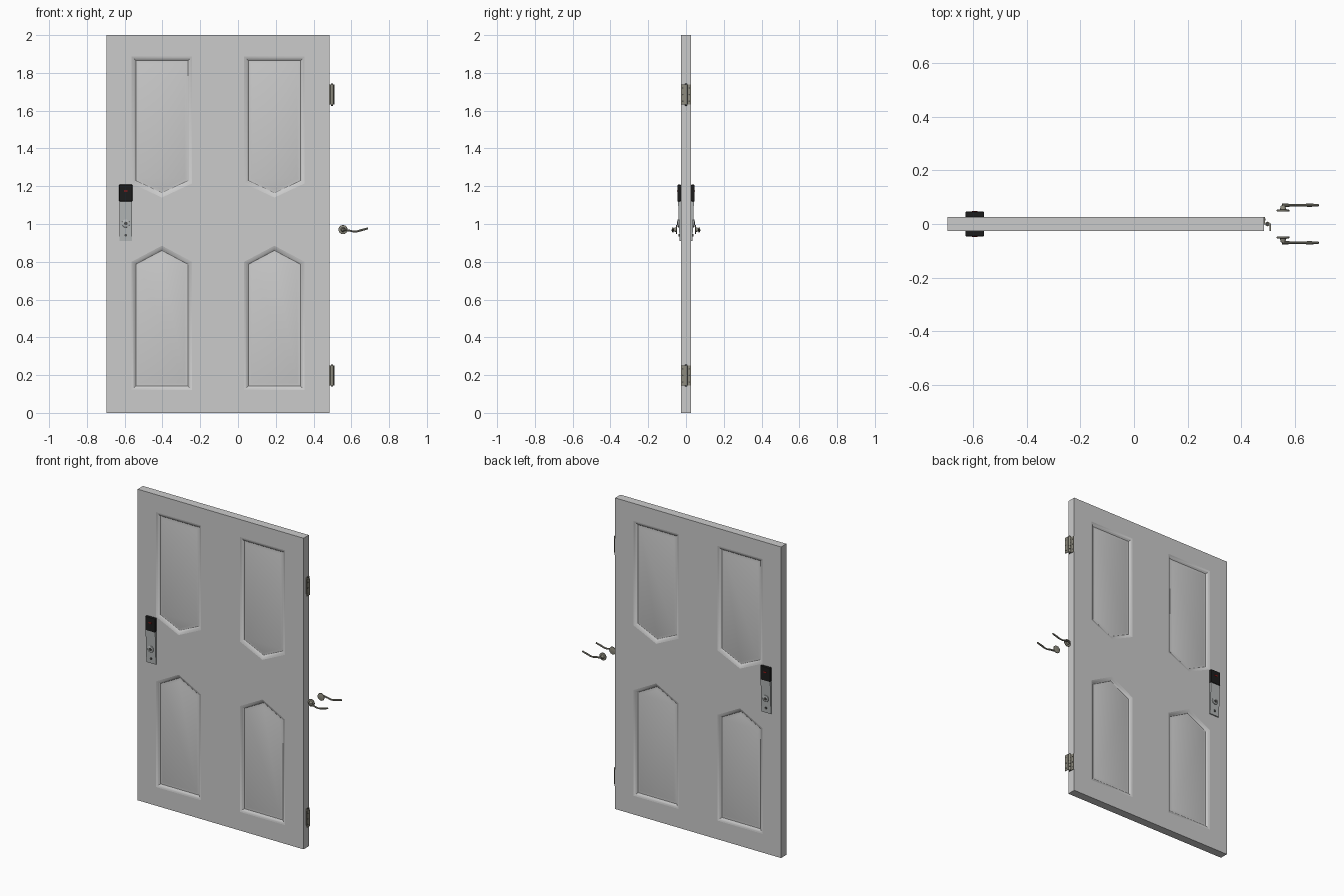
import bpy, bmesh
from math import pi, radians
from mathutils import Vector

if "Cube" in bpy.data.objects:
    bpy.data.objects.remove(bpy.data.objects["Cube"])

HALF = 0.027                     # half the door thickness
X0, X1 = -0.695, 0.485           # door edges


def material(name, rgb):
    m = bpy.data.materials.new(name)
    m.diffuse_color = (*rgb, 1)
    m.use_nodes = True
    m.node_tree.nodes["Principled BSDF"].inputs["Base Color"].default_value = m.diffuse_color
    return m


BLACK = material("black", (0.012, 0.012, 0.012))
STEEL = material("steel", (0.45, 0.47, 0.47))
BRASS = material("aged_metal", (0.27, 0.26, 0.21))
DARK = material("dark_metal", (0.08, 0.08, 0.075))
RED = material("red_display", (0.5, 0.01, 0.01))


def mesh_object(name, bm, mat=None):
    me = bpy.data.meshes.new(name)
    bm.to_mesh(me)
    bm.free()
    ob = bpy.data.objects.new(name, me)
    bpy.context.collection.objects.link(ob)
    if mat:
        me.materials.append(mat)
    return ob


def smooth(ob, angle=35):
    bpy.ops.object.select_all(action='DESELECT')
    bpy.context.view_layer.objects.active = ob
    ob.select_set(True)
    if ob.type == 'CURVE':
        bpy.ops.object.convert(target='MESH')
    bpy.ops.object.shade_smooth_by_angle(angle=radians(angle))
    return bpy.context.object


def box(name, lo, hi, mat, bevel=0.0):
    lo, hi = Vector(lo), Vector(hi)
    bm = bmesh.new()
    bmesh.ops.create_cube(bm, size=1)
    for v in bm.verts:
        v.co = Vector(v.co[i] * abs(hi[i] - lo[i]) + (lo[i] + hi[i]) / 2 for i in range(3))
    if bevel:
        bmesh.ops.bevel(bm, geom=bm.edges[:], offset=bevel, segments=2, affect='EDGES', profile=0.5)
    return mesh_object(name, bm, mat)


def cylinder(name, centre, r, depth, mat, axis='Y', r2=None, bevel=0.0):
    bm = bmesh.new()
    bmesh.ops.create_cone(bm, cap_ends=True, segments=24, radius1=r, radius2=r2 or r, depth=depth)
    if bevel:
        rim = [e for e in bm.edges if any(len(f.verts) > 4 for f in e.link_faces)]
        bmesh.ops.bevel(bm, geom=rim, offset=bevel, segments=2, affect='EDGES', profile=0.5)
    ob = mesh_object(name, bm, mat)
    ob.location = centre
    if axis == 'Y':
        ob.rotation_euler.x = pi / 2 if centre[1] < 0 else -pi / 2
    return smooth(ob)


# panel outlines: square outer end, pointed end toward the middle rail
panels = []
for cx in (-0.403, 0.193):
    for end, shoulder, tip in ((1.887, 1.215, 1.14), (0.12, 0.80, 0.885)):
        panels.append([(cx - 0.16, end), (cx + 0.16, end), (cx + 0.16, shoulder),
                       (cx, tip), (cx - 0.16, shoulder)])

# door slab with the panel openings
curve = bpy.data.curves.new("door_frame", 'CURVE')
curve.dimensions, curve.fill_mode, curve.extrude = '2D', 'BOTH', HALF
for outline in [[(X0, 0), (X1, 0), (X1, 2), (X0, 2)]] + panels:
    sp = curve.splines.new('POLY')
    sp.points.add(len(outline) - 1)
    for p, (x, z) in zip(sp.points, outline):
        p.co = (x, z, 0, 1)
    sp.use_cyclic_u = True
frame = bpy.data.objects.new("door_frame", curve)
frame.rotation_euler.x = pi / 2
bpy.context.collection.objects.link(frame)
smooth(frame)

# moulded panels on both faces
bm = bmesh.new()
for outline in panels:
    for side in (-1, 1):
        f = bm.faces.new([bm.verts.new((x, side * HALF, z)) for x, z in outline])
        f.normal_update()
        if f.normal.y * side < 0:
            f.normal_flip()
        for thick, depth in ((0.006, -0.002), (0.008, -0.004), (0.008, -0.006),
                             (0.005, 0.0), (0.012, 0.003)):
            bmesh.ops.inset_individual(bm, faces=[f], thickness=thick, depth=depth, use_even_offset=True)
smooth(mesh_object("moulded_panels", bm), 30)

for s, face in ((-1, "front"), (1, "back")):
    # electronic lock: sensor head, plate, display and key cylinder
    lx = -0.594
    box(f"{face}_lock_head", (lx - 0.035, s * 0.026, 1.12), (lx + 0.035, s * 0.046, 1.208), BLACK, 0.003)
    plate = box(f"{face}_lock_plate", (lx - 0.034, s * 0.026, 0.91), (lx + 0.034, s * 0.042, 1.12), STEEL)
    for v in plate.data.vertices:
        if v.co.z < 1 and abs(v.co.y) > 0.03:
            v.co.y = s * 0.034
    box(f"{face}_lock_display", (lx - 0.01, s * 0.045, 1.172), (lx + 0.01, s * 0.048, 1.178), RED)
    cylinder(f"{face}_lock_rosette", (lx, s * 0.039, 1.003), 0.021, 0.01, STEEL, bevel=0.002)
    cylinder(f"{face}_spindle_socket", (lx, s * 0.044, 1.003), 0.009, 0.006, DARK)
    cylinder(f"{face}_key_cylinder", (lx, s * 0.036, 0.94), 0.007, 0.006, DARK)

    # lever handle lying beside the door: rosette, neck and wavy lever
    hx, hz = 0.556, 0.97
    cylinder(f"{face}_handle_rosette", (hx, s * 0.05, hz), 0.024, 0.007, BRASS, bevel=0.002)
    cylinder(f"{face}_handle_neck", (hx, s * 0.06, hz), 0.013, 0.018, BRASS, r2=0.008)
    c = bpy.data.curves.new(f"{face}_handle_lever", 'CURVE')
    c.dimensions, c.bevel_depth, c.bevel_resolution, c.use_fill_caps = '3D', 0.006, 3, True
    path = [(hx - 0.003, 0.069, hz, 1.1), (0.585, 0.07, 0.966, 0.9), (0.62, 0.07, 0.960, 0.8),
            (0.655, 0.07, 0.968, 1.0), (0.688, 0.07, 0.977, 0.8)]
    sp = c.splines.new('BEZIER')
    sp.bezier_points.add(len(path) - 1)
    for p, (x, y, z, r) in zip(sp.bezier_points, path):
        p.co, p.radius = (x, s * y, z), r
        p.handle_left_type = p.handle_right_type = 'AUTO'
    c.materials.append(BRASS)
    lever = bpy.data.objects.new(c.name, c)
    bpy.context.collection.objects.link(lever)
    smooth(lever)

# hinges: two leaves, knuckle with pin tips, screws
for name, z in (("lower", 0.198), ("upper", 1.685)):
    box(f"{name}_hinge_door_leaf", (0.485, -0.002, z - 0.053), (0.489, 0.026, z + 0.053), BRASS)
    box(f"{name}_hinge_frame_leaf", (0.506, -0.026, z - 0.053), (0.51, 0.002, z + 0.053), BRASS)
    for i in range(5):
        cylinder(f"{name}_hinge_knuckle_{i + 1}", (0.4975, 0, z + (i - 2) * 0.0212), 0.0085, 0.02, BRASS, 'Z')
    cylinder(f"{name}_hinge_pin", (0.4975, 0, z), 0.005, 0.118, DARK, 'Z')
    for side, x in ((1, 0.4895), (-1, 0.51)):
        for dz in (-0.035, 0, 0.035):
            screw = cylinder(f"{name}_hinge_screw", (x, side * 0.017, z + dz), 0.004, 0.0015, DARK, 'Z')
            screw.rotation_euler.y = pi / 2
